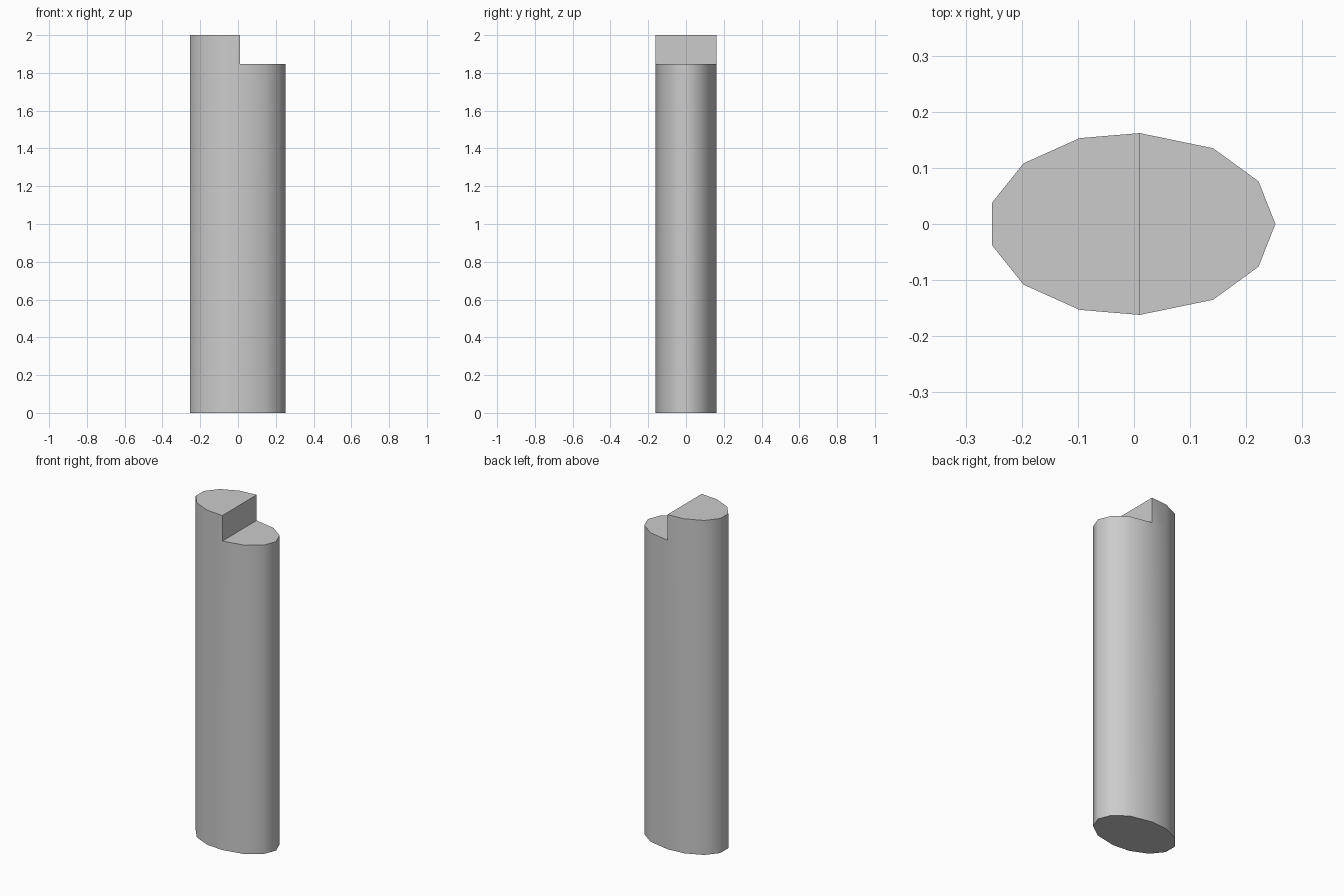
import bpy, bmesh, math

if "Cube" in bpy.data.objects:
    bpy.data.objects.remove(bpy.data.objects["Cube"])

# Half of the oval outline, from the right tip to the flat left side
half = [(0.222, 0.076), (0.141, 0.135), (0.01, 0.162),
        (-0.097, 0.153), (-0.197, 0.108), (-0.253, 0.038)]
outline = [(0.252, 0)] + half + [(x, -y) for x, y in reversed(half)]
STEP_Z, TOP_Z = 1.847, 2.0
n = len(outline)

# Shaft up to the step
bm = bmesh.new()
low = [bm.verts.new((x, y, 0)) for x, y in outline]
high = [bm.verts.new((x, y, STEP_Z)) for x, y in outline]
bm.faces.new(low[::-1])
top = bm.faces.new(high)
for i in range(n):
    j = (i + 1) % n
    bm.faces.new((low[i], low[j], high[j], high[i]))

# Split the top across its widest line and raise the left half
bmesh.utils.face_split(top, high[3], high[n - 3])
left = [f for f in bm.faces
        if f.normal.z > 0.5 or all(v.co.z > 1 for v in f.verts)]
left = [min(left, key=lambda f: f.calc_center_median().x)]
raised = bmesh.ops.extrude_discrete_faces(bm, faces=left)["faces"][0]
for v in raised.verts:
    v.co.z = TOP_Z
bmesh.ops.recalc_face_normals(bm, faces=bm.faces[:])

mesh = bpy.data.meshes.new("notched_post")
bm.to_mesh(mesh)
bm.free()
post = bpy.data.objects.new("notched_post", mesh)
bpy.context.collection.objects.link(post)

# Smooth round the sides, crisp at the caps and notch
bpy.context.view_layer.objects.active = post
post.select_set(True)
bpy.ops.object.shade_smooth_by_angle(angle=math.radians(60))
